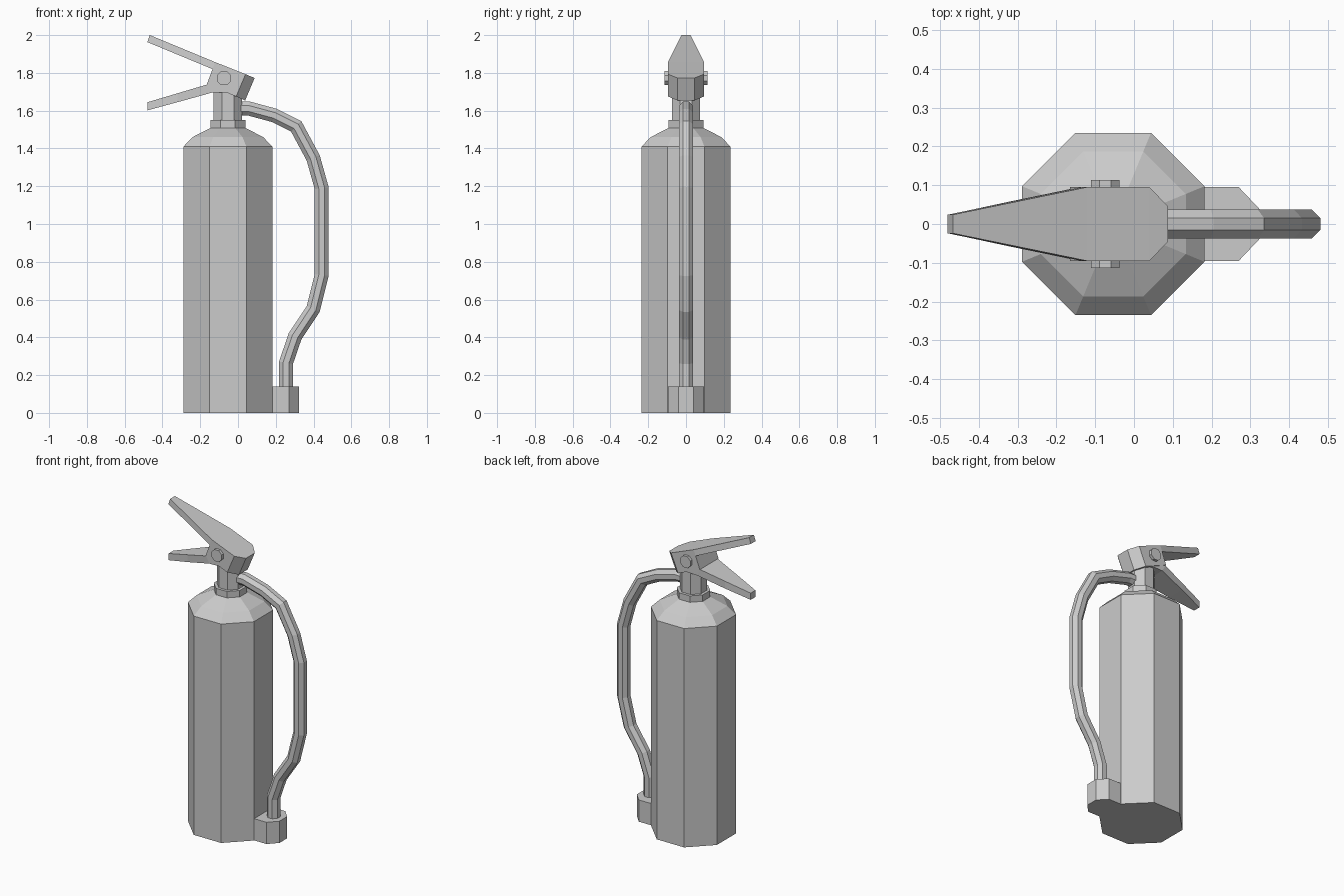
import bpy, bmesh
from math import pi, cos, sin
from mathutils import Vector

if "Cube" in bpy.data.objects:
    bpy.data.objects.remove(bpy.data.objects["Cube"])


def loft(name, rings, cap_end=True):
    """Bridge matching rings of points into one flat-shaded mesh."""
    bm = bmesh.new()
    vs = [[bm.verts.new(p) for p in ring] for ring in rings]
    n = len(vs[0])
    for a, b in zip(vs, vs[1:]):
        for i in range(n):
            j = (i + 1) % n
            bm.faces.new((a[i], a[j], b[j], b[i]))
    bm.faces.new(vs[0])
    if cap_end:
        bm.faces.new(vs[-1])
    bmesh.ops.recalc_face_normals(bm, faces=bm.faces)
    mesh = bpy.data.meshes.new(name)
    bm.to_mesh(mesh)
    bm.free()
    obj = bpy.data.objects.new(name, mesh)
    bpy.context.collection.objects.link(obj)
    return obj


def octagon(apothem):
    r = apothem / cos(pi / 8)
    return [(r * cos(pi / 8 + i * pi / 4), r * sin(pi / 8 + i * pi / 4)) for i in range(8)]


def lathe(name, profile, x=-0.0535):
    """Eight-sided upright solid from (apothem, z) pairs."""
    loft(name, [[(x + u, v, z) for u, v in octagon(a)] for a, z in profile])


def slab(name, sections, cap_end=True):
    """Sections of (top x, top z, bottom x, bottom z, half width)."""
    loft(name, [[(tx, -w, tz), (tx, w, tz), (bx, w, bz), (bx, -w, bz)]
                for tx, tz, bx, bz, w in sections], cap_end)


# Cylinder, collar and neck
lathe("cylinder_body", [(0.235, 0), (0.235, 1.41), (0.187, 1.46), (0.09, 1.51)])
lathe("collar", [(0.0925, 1.505), (0.0925, 1.55)])
lathe("neck", [(0.075, 1.545), (0.075, 1.70)])

# Valve head and the two squeeze levers
slab("valve_head", [(-0.121, 1.857, -0.165, 1.74, 0.095),
                    (0.04, 1.793, -0.01, 1.675, 0.095),
                    (0.088, 1.773, 0.038, 1.654, 0.045)])
slab("upper_lever", [(-0.467, 2.0, -0.48, 1.963, 0.024),
                     (-0.121, 1.857, -0.135, 1.82, 0.095)], cap_end=False)
slab("lower_lever", [(-0.478, 1.645, -0.478, 1.602, 0.024),
                     (-0.32, 1.692, -0.32, 1.645, 0.058),
                     (-0.165, 1.738, -0.14, 1.695, 0.09),
                     (-0.08, 1.74, -0.06, 1.697, 0.09)])

# Pivot pin through the head
loft("pivot_pin", [[(-0.074 + u, y, 1.772 + v) for u, v in octagon(0.037)]
                   for y in (-0.113, 0.113)])

# Hose: octagonal tube with mitred bends
path = [Vector(p) for p in ((-0.01, 1.612), (0.055, 1.612), (0.192, 1.575), (0.308, 1.517),
                            (0.398, 1.35), (0.443, 1.19), (0.443, 0.73), (0.398, 0.55),
                            (0.302, 0.405), (0.254, 0.265), (0.254, 0.12))]
rings = []
for i, p in enumerate(path):
    d0 = (p - path[max(i - 1, 0)]).normalized() if i else (path[1] - p).normalized()
    d1 = (path[i + 1] - p).normalized() if i < len(path) - 1 else d0
    t = (d0 + d1).normalized()
    side = Vector((-t.y, t.x)) / t.dot(d0)
    rings.append([(p.x + side.x * u, v, p.y + side.y * u) for u, v in octagon(0.037)])
loft("hose", rings)

# Nozzle holder at the foot of the cylinder
outline = [(0.15, -0.095), (0.27, -0.095), (0.323, -0.039),
           (0.323, 0.039), (0.27, 0.095), (0.15, 0.095)]
loft("nozzle_holder", [[(x, y, z) for x, y in outline] for z in (0, 0.14)])
